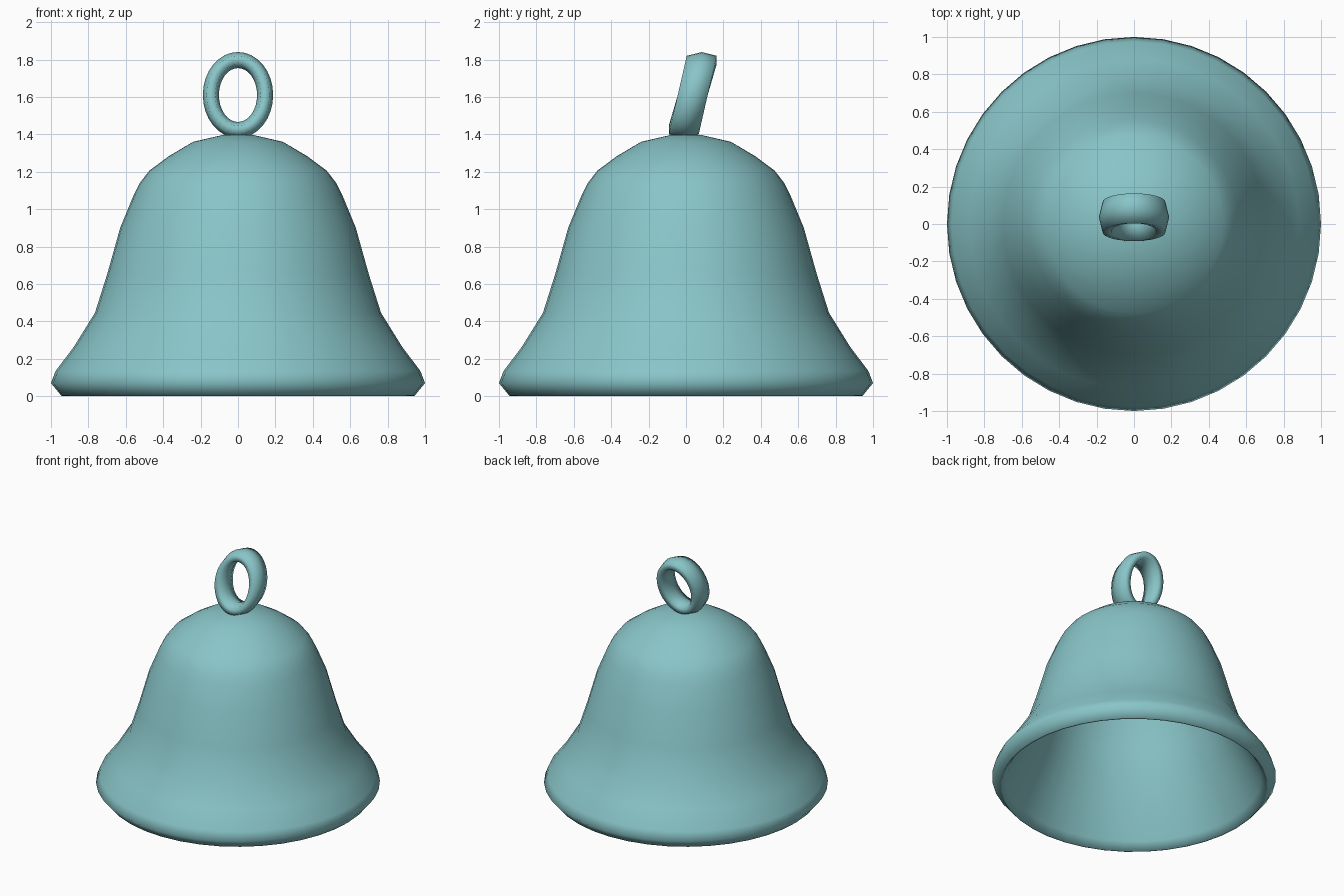
import bpy
import bmesh
from math import sin, cos, tau

default = bpy.data.objects.get("Cube")
if default:
    bpy.data.objects.remove(default, do_unlink=True)

teal = bpy.data.materials.new("soft_teal")
teal.use_nodes = True
teal.diffuse_color = (0.25, 0.56, 0.58, 1)
teal.node_tree.nodes["Principled BSDF"].inputs["Base Color"].default_value = (0.25, 0.56, 0.58, 1)


def finish(bm, name):
    """Turn a bmesh into a smooth, coloured object."""
    bmesh.ops.remove_doubles(bm, verts=bm.verts, dist=0.0005)
    bmesh.ops.recalc_face_normals(bm, faces=bm.faces)
    mesh = bpy.data.meshes.new(name)
    bm.to_mesh(mesh)
    bm.free()
    mesh.materials.append(teal)
    mesh.shade_smooth()
    obj = bpy.data.objects.new(name, mesh)
    bpy.context.collection.objects.link(obj)
    return obj


# Bell: outer wall from crown to rounded lip, then the inner wall back up
outer = [(0, 1.4), (0.08, 1.397), (0.24, 1.36), (0.37, 1.283), (0.475, 1.205),
         (0.525, 1.14), (0.56, 1.07), (0.63, 0.9), (0.7, 0.65), (0.765, 0.445),
         (0.88, 0.26), (0.975, 0.135), (1, 0.07), (0.945, 0.003)]
inner = [(0.935, 0), (0.895, 0.06), (0.8, 0.25), (0.7, 0.44), (0.625, 0.65),
         (0.545, 0.88), (0.45, 1.08), (0.33, 1.2), (0.2, 1.28), (0, 1.32)]
bm = bmesh.new()
verts = [bm.verts.new((r, 0, z)) for r, z in outer + inner]
edges = [bm.edges.new(pair) for pair in zip(verts, verts[1:])]
bmesh.ops.spin(bm, geom=verts + edges, cent=(0, 0, 0), axis=(0, 0, 1),
               angle=tau, steps=40, use_merge=True)
finish(bm, "bell_body")

# Hanging loop: wide six-sided section swept round an oval that leans back
section = [(0, 0.043), (0.08, 0.023), (0.08, -0.023),
           (0, -0.043), (-0.08, -0.023), (-0.08, 0.023)]
bm = bmesh.new()
STEPS = 32
LEAN = 0.048
rings = []
for i in range(STEPS):
    a = tau * i / STEPS
    ring = [bm.verts.new(((0.145 + out) * cos(a),
                          0.036 + depth + LEAN * sin(a),
                          1.61 + (0.187 + out) * sin(a)))
            for depth, out in section]
    rings.append(ring)
for i, ring in enumerate(rings):
    after = rings[(i + 1) % STEPS]
    for j in range(len(section)):
        k = (j + 1) % len(section)
        bm.faces.new((ring[j], ring[k], after[k], after[j]))
finish(bm, "hanging_loop")
